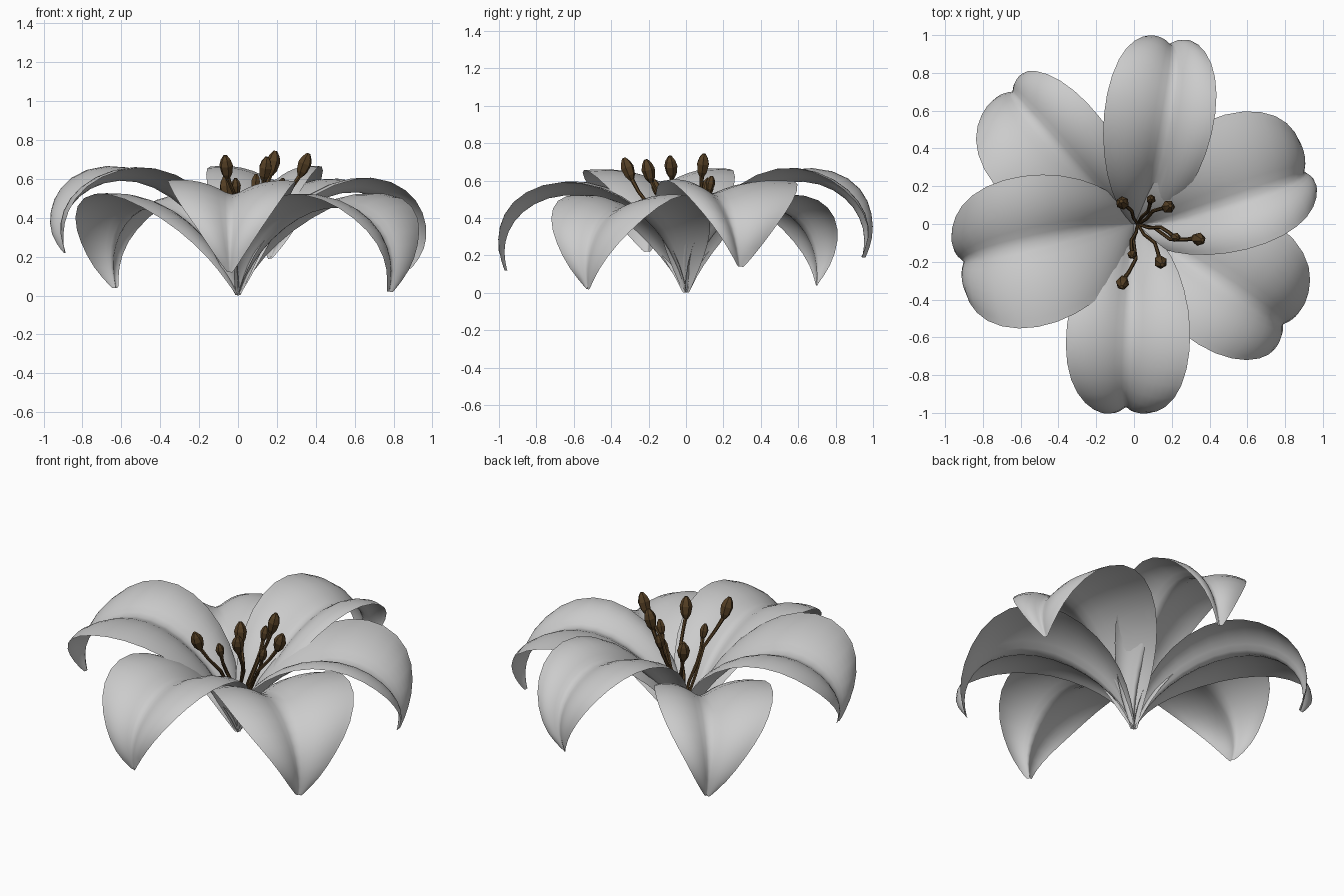
import bpy, bmesh, math, random
from mathutils import Vector

if "Cube" in bpy.data.objects:
    bpy.data.objects.remove(bpy.data.objects["Cube"])

random.seed(4)

# petal spine: radius, height share (rise: of peak; fall: between tip and peak), half width, cup
SPINE = [(0, 0, .015, .4), (.03, .13, .05, .5), (.09, .34, .12, .5), (.2, .6, .215, .42),
         (.36, .84, .30, .34), (.54, .98, .345, .28), (.71, .94, .335, .28),
         (.84, .75, .27, .32), (.91, .5, .17, .4), (.935, .24, .085, .45), (.92, 0, .015, .3)]
COLS = [-1, -.8, -.5, -.2, 0, .2, .5, .8, 1]


def petal(name, angle, length, peak, tip, bend, left, right):
    a = math.radians(angle)
    out = Vector((math.cos(a), math.sin(a), 0))
    side = Vector((-out.y, out.x, 0))
    rows = len(SPINE)
    pts = []
    for i, (r, f, w, c) in enumerate(SPINE):
        z = f * peak if i < 6 else tip + f * (peak - tip)
        pts.append((r * length, z))
    bm = bmesh.new()
    grid = []
    phase = random.uniform(0, 6)
    for i, (r, z) in enumerate(pts):
        w, c = SPINE[i][2:]
        p, q = pts[max(i - 1, 0)], pts[min(i + 1, rows - 1)]
        t = Vector((q[0] - p[0], q[1] - p[1])).normalized()
        up = out * -t.y + Vector((0, 0, t.x))
        k = i / (rows - 1)
        off = bend * math.sin(math.pi * k)
        row = []
        for v in COLS:
            half = w / .345 * (left if v > 0 else right)
            lift = c * w * math.sin(abs(v) ** .8 * 2)
            lift += .012 * k * abs(v) * math.sin(i * 1.7 + v * 2 + phase)
            row.append(bm.verts.new(out * r + Vector((0, 0, z)) + side * (off + v * half) + up * lift))
        grid.append(row)
    for g, h in zip(grid, grid[1:]):
        for j in range(len(COLS) - 1):
            bm.faces.new((g[j], h[j], h[j + 1], g[j + 1]))
    bmesh.ops.recalc_face_normals(bm, faces=bm.faces)
    for f in bm.faces:
        f.smooth = True
    me = bpy.data.meshes.new(name)
    bm.to_mesh(me)
    bm.free()
    ob = bpy.data.objects.new(name, me)
    bpy.context.collection.objects.link(ob)
    ob.modifiers.new("smooth", 'SUBSURF').levels = 1
    ob.modifiers["smooth"].render_levels = 1


# three upper and three lower petals
petal("petal_back", 80, 1.04, .60, .19, -.08, .345, .25)
petal("petal_right", 18, 1.01, .535, .14, -.06, .47, .26)
petal("petal_front_right", -34, 1.02, .455, .02, .0, .43, .345)
petal("petal_front", -92.5, 1.04, .525, .12, .0, .33, .34)
petal("petal_left", 193, .99, .595, .22, -.03, .455, .36)
petal("petal_back_left", 132, 1.02, .455, .04, .03, .39, .28)

brown = bpy.data.materials.new("stamen_brown")
brown.diffuse_color = (.09, .05, .018, 1)
brown.use_nodes = True
brown.node_tree.nodes["Principled BSDF"].inputs["Base Color"].default_value = brown.diffuse_color


def tube(name, path, radii, sides):
    # rings of vertices swept along a path
    bm = bmesh.new()
    rings = []
    for i, p in enumerate(path):
        t = path[min(i + 1, len(path) - 1)] - path[max(i - 1, 0)]
        rot = t.to_track_quat('Z', 'Y')
        rings.append([bm.verts.new(p + rot @ Vector((radii[i] * math.cos(s * math.tau / sides),
                                                     radii[i] * math.sin(s * math.tau / sides), 0)))
                      for s in range(sides)])
    for g, h in zip(rings, rings[1:]):
        for s in range(sides):
            n = (s + 1) % sides
            bm.faces.new((g[s], g[n], h[n], h[s]))
    bm.faces.new(rings[0][::-1])
    bm.faces.new(rings[-1])
    me = bpy.data.meshes.new(name)
    bm.to_mesh(me)
    bm.free()
    me.materials.append(brown)
    bpy.context.collection.objects.link(bpy.data.objects.new(name, me))


# stamens: anther centre and size
STAMENS = [(-.06, -.31, .66, 1), (-.06, .11, .55, 1), (.18, .09, .68, 1), (.34, -.08, .67, 1),
           (.14, -.2, .65, 1), (-.01, -.16, .56, .7), (.22, -.07, .56, .7), (.09, .13, .58, .7)]
base = Vector((.02, 0, .13))
for i, (x, y, z, s) in enumerate(STAMENS):
    c = Vector((x, y, z))
    d = ((c - base).normalized() + Vector((0, 0, .5))).normalized()
    foot = c - d * .05 * s
    # S-curved filament, kept off the petals
    sway = Vector((-(foot.y), foot.x - .02, 0)) * .12 * (-1) ** i
    path = [base, base.lerp(foot, .3) + Vector((0, 0, .04)), base.lerp(foot, .6) + Vector((0, 0, .03)) + sway,
            base.lerp(foot, .85) + sway * .5, foot]
    tube(f"filament_{i + 1}", path, [.008, .009, .01, .01, .012], 6)
    tube(f"anther_{i + 1}", [foot + d * k * s for k in (-.012, .015, .06, .09, .115)],
         [s * r for r in (.012, .028, .036, .027, .01)], 6)
